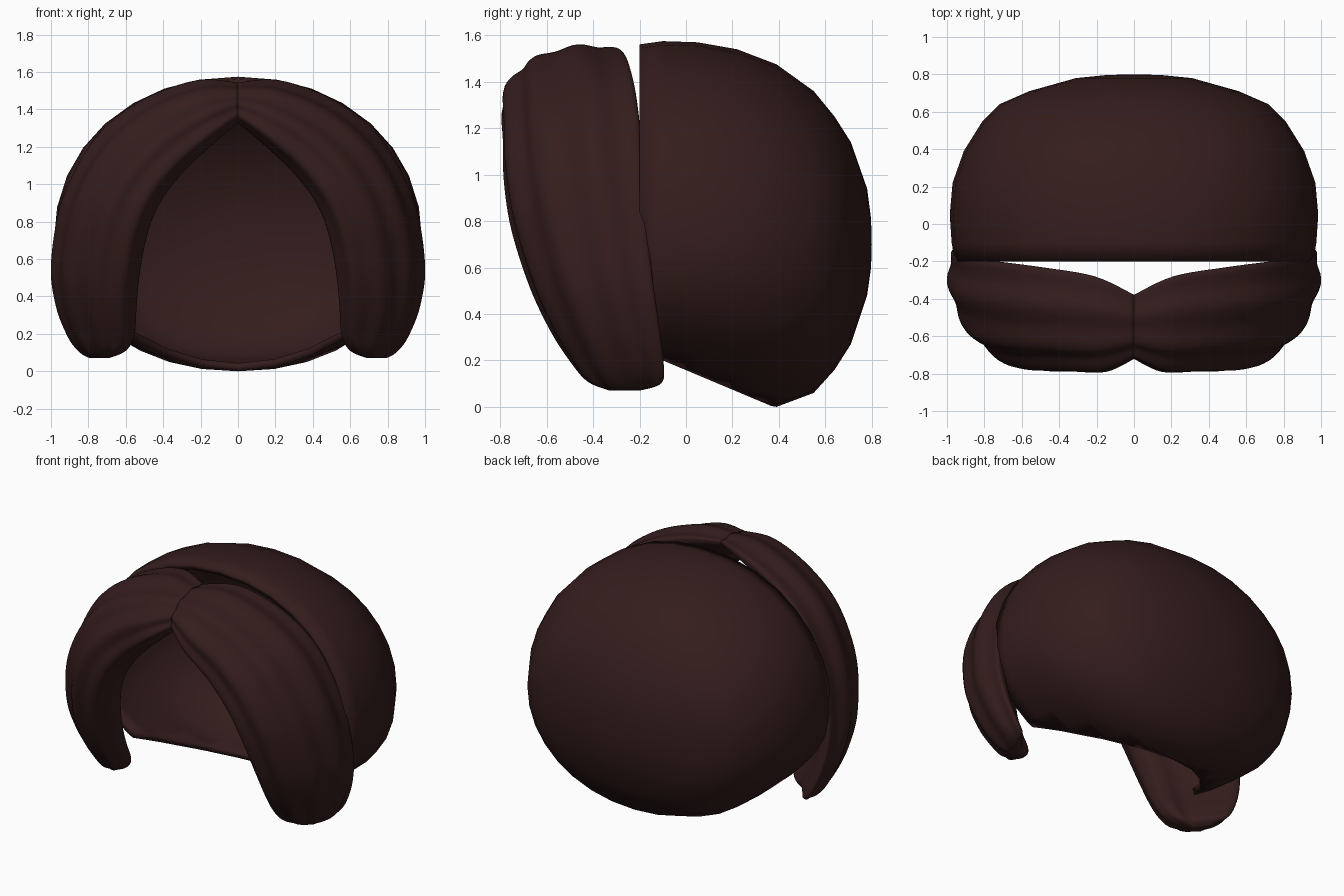
import bpy, bmesh, math
from mathutils import Vector

if "Cube" in bpy.data.objects:
    bpy.data.objects.remove(bpy.data.objects["Cube"])

mat = bpy.data.materials.new("dark_brown_hair")
mat.diffuse_color = (0.035, 0.012, 0.012, 1)
mat.use_nodes = True
mat.node_tree.nodes["Principled BSDF"].inputs["Base Color"].default_value = mat.diffuse_color


def spline(pts, t, closed=False):
    """Catmull-Rom through tuples of any length, t counted in points."""
    n = len(pts)
    i = int(math.floor(t))
    if not closed:
        i = min(i, n - 2)
    f = t - i
    get = lambda k: pts[k % n] if closed else pts[max(0, min(n - 1, k))]
    a, b, c, d = (get(i + k) for k in (-1, 0, 1, 2))
    return [0.5 * (2 * q + (r - p) * f + (2 * p - 5 * q + 4 * r - s) * f * f
                   + (3 * q - p - 3 * r + s) * f ** 3) for p, q, r, s in zip(a, b, c, d)]


def loft(bm, rings):
    loops = [[bm.verts.new(p) for p in ring] for ring in rings]
    for a, b in zip(loops, loops[1:]):
        for i in range(len(a)):
            j = (i + 1) % len(a)
            bm.faces.new((a[i], a[j], b[j], b[i]))
    return loops


def finish(bm, name):
    bmesh.ops.recalc_face_normals(bm, faces=bm.faces)
    me = bpy.data.meshes.new(name)
    bm.to_mesh(me)
    bm.free()
    ob = bpy.data.objects.new(name, me)
    bpy.context.collection.objects.link(ob)
    me.materials.append(mat)
    for p in me.polygons:
        p.use_smooth = True
    return ob


# Hair cap: arches from front to back (y, half width, top z, bottom z)
arches = [(-0.35, 0.93, 1.54, 0.12), (-0.1, 0.975, 1.575, 0.08), (0.05, 0.985, 1.57, 0.06),
          (0.22, 0.97, 1.54, 0.03), (0.39, 0.91, 1.475, 0.0), (0.55, 0.81, 1.36, 0.06),
          (0.64, 0.72, 1.25, 0.16), (0.71, 0.56, 1.14, 0.27), (0.78, 0.31, 0.94, 0.48),
          (0.797, 0.14, 0.81, 0.60)]
MID, SEG, POW = 0.69, 32, 2 / 2.12
rings = []
for y, w, top, bot in arches:
    ring = []
    for i in range(SEG):
        a = 2 * math.pi * i / SEG
        c, s = math.cos(a), math.sin(a)
        h = top - MID if s > 0 else MID - bot
        ring.append((math.copysign(abs(c) ** POW, c) * w, y,
                     MID + math.copysign(abs(s) ** POW, s) * h))
    rings.append(ring)
bm = bmesh.new()
loops = loft(bm, rings)
pole = bm.verts.new((0, 0.8, 0.7))
for i in range(SEG):
    bm.faces.new((loops[-1][i], loops[-1][(i + 1) % SEG], pole))
# open the face side and the sloping neckline
for co, no in (((0, -0.2, 0), (0, -1, 0)), ((0, -0.1, 0.2), (0, -0.42, -1))):
    bmesh.ops.bisect_plane(bm, geom=bm.verts[:] + bm.edges[:] + bm.faces[:], dist=1e-5,
                           plane_co=co, plane_no=Vector(no).normalized(), clear_outer=True)
cap = finish(bm, "hair_cap")
sol = cap.modifiers.new("thickness", "SOLIDIFY")
sol.thickness, sol.offset = 0.04, -1

# Front locks: inner x, inner z, outer x, outer z, front y, back y
stations = [(0.0, 1.33, 0.0, 1.54, -0.72, -0.38), (0.13, 1.22, 0.22, 1.55, -0.79, -0.28),
            (0.29, 1.07, 0.52, 1.44, -0.79, -0.23), (0.42, 0.90, 0.76, 1.24, -0.785, -0.20),
            (0.49, 0.72, 0.93, 0.92, -0.75, -0.18), (0.53, 0.50, 0.99, 0.58, -0.67, -0.15),
            (0.545, 0.32, 0.965, 0.35, -0.58, -0.12), (0.555, 0.19, 0.90, 0.18, -0.49, -0.10),
            (0.60, 0.11, 0.84, 0.10, -0.42, -0.11), (0.69, 0.07, 0.79, 0.07, -0.33, -0.2)]
# cross-section: across the lock (inner to outer), front to back
section = [(0, 0.3), (0.07, 0.08), (0.3, 0), (0.6, 0.09), (0.85, 0.3), (0.99, 0.62),
           (0.98, 0.93), (0.86, 1.0), (0.65, 0.8), (0.35, 0.52), (0.1, 0.43)]
N, STEPS = 88, 54


def lock_ring(u):
    ix, iz, ox, oz, f, b = spline(stations, u)
    ring = []
    for k in range(N):
        t = k * len(section) / N
        a, d = spline(section, t, True)
        # strand grooves on the outward side only
        wave = math.sin(max(0, min(1, t / 7.5)) * math.pi) ** 0.5 if t < 7.5 else 0
        g = 1 + 0.045 * wave * math.sin(t * 5.2 + 0.5 * math.sin(u * 0.7))
        a, d = 0.45 + (a - 0.45) * g, 0.55 + (d - 0.55) * g
        ring.append((max(0.0, ix + (ox - ix) * a), f + (b - f) * d, iz + (oz - iz) * a))
    return ring


for side, name in ((1, "right_front_lock"), (-1, "left_front_lock")):
    bm = bmesh.new()
    rings = [[(side * x, y, z) for x, y, z in lock_ring(j * (len(stations) - 1) / STEPS)]
             for j in range(STEPS + 1)]
    loops = loft(bm, rings)
    bm.faces.new(loops[0])
    bm.faces.new(loops[-1])
    finish(bm, name)
